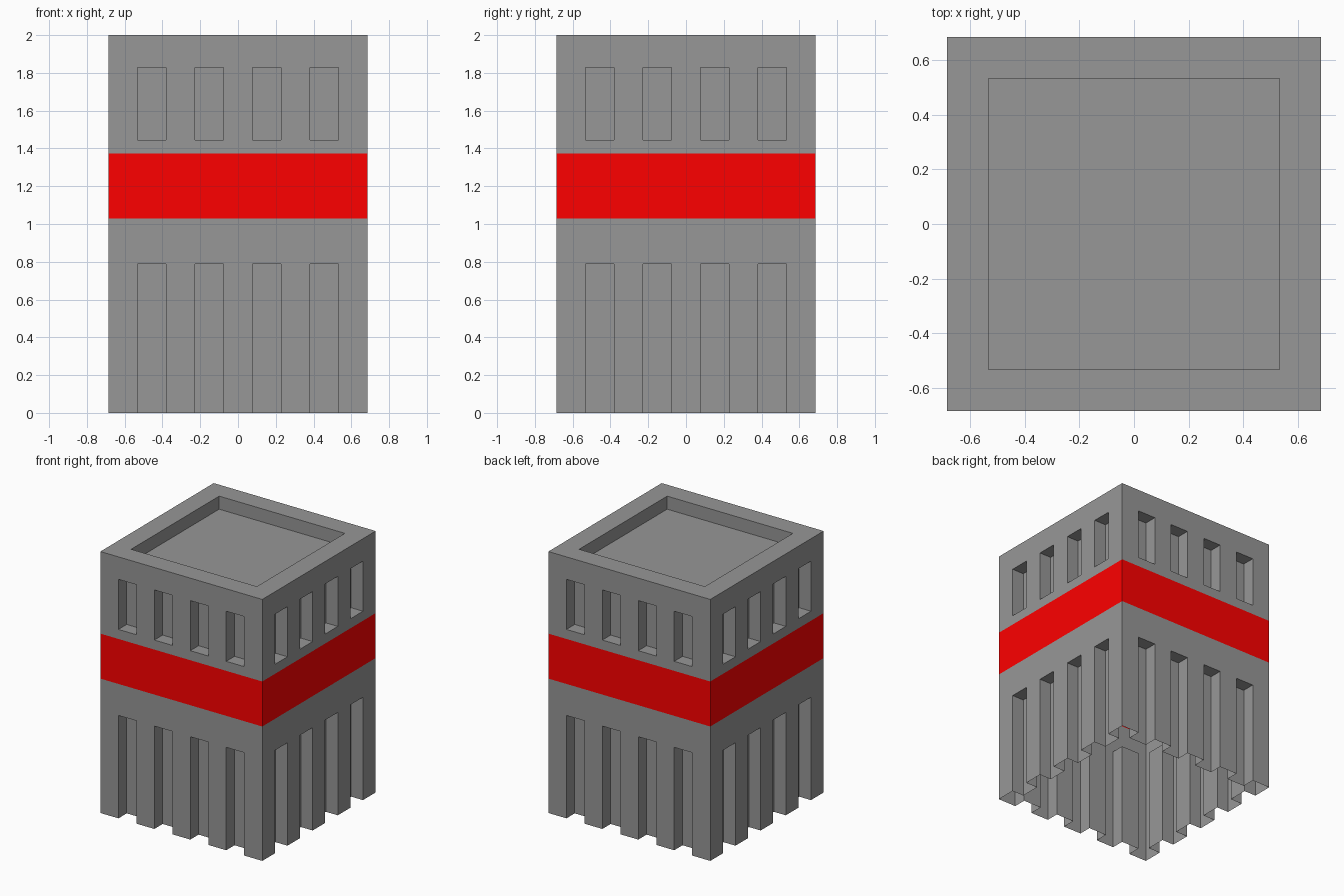
import bpy, bmesh
from mathutils import Matrix
from math import pi

if "Cube" in bpy.data.objects:
    bpy.data.objects.remove(bpy.data.objects["Cube"])

HALF = 0.685      # half width of the block
DEPTH = 0.10      # depth of niches and of the roof recess
RIM = 0.532       # half width of the roof recess
HEIGHT = 2.0
SLOT_W = 0.152
SLOTS = [-3.5 * SLOT_W + 2 * SLOT_W * i for i in range(4)]
GREY = (0.31, 0.31, 0.31, 1)
RED = (1, 0, 0, 1)


def material(name, color):
    mat = bpy.data.materials.new(name)
    mat.diffuse_color = color
    mat.use_nodes = True
    mat.node_tree.nodes["Principled BSDF"].inputs["Base Color"].default_value = mat.diffuse_color
    return mat


stone = material("stone_grey", GREY)
paint = material("red_paint", RED)


def finish(name, bm, mat):
    bmesh.ops.remove_doubles(bm, verts=bm.verts, dist=1e-4)
    mesh = bpy.data.meshes.new(name)
    bm.to_mesh(mesh)
    bm.free()
    mesh.materials.append(mat)
    obj = bpy.data.objects.new(name, mesh)
    bpy.context.collection.objects.link(obj)


def quad(bm, *pts):
    bm.faces.new([bm.verts.new(p) for p in pts])


def panel(bm, x0, x1, z0, z1, y=-HALF):
    if z1 - z0 > 1e-5:
        quad(bm, (x0, y, z0), (x1, y, z0), (x1, y, z1), (x0, y, z1))


def niche(bm, x0, x1, z0, z1, sill):
    f, b = -HALF, -HALF + DEPTH
    panel(bm, x0, x1, z0, z1, b)
    quad(bm, (x0, f, z0), (x0, b, z0), (x0, b, z1), (x0, f, z1))
    quad(bm, (x1, b, z0), (x1, f, z0), (x1, f, z1), (x1, b, z1))
    quad(bm, (x0, b, z1), (x1, b, z1), (x1, f, z1), (x0, f, z1))
    if sill:
        quad(bm, (x0, f, z0), (x1, f, z0), (x1, b, z0), (x0, b, z0))


def spin_copies(bm):
    base = bm.faces[:]
    for i in range(1, 4):
        new = bmesh.ops.duplicate(bm, geom=base)["geom"]
        verts = [g for g in new if isinstance(g, bmesh.types.BMVert)]
        bmesh.ops.rotate(bm, verts=verts, cent=(0, 0, 0),
                         matrix=Matrix.Rotation(i * pi / 2, 3, 'Z'))


def four_walls(name, bottom, top, opening=None, mat=stone):
    """One wall with a row of niches, repeated around the block."""
    bm = bmesh.new()
    left = -HALF
    if opening:
        z0, z1 = opening
        for x in SLOTS:
            panel(bm, left, x, bottom, top)
            panel(bm, x, x + SLOT_W, bottom, z0)
            panel(bm, x, x + SLOT_W, z1, top)
            niche(bm, x, x + SLOT_W, z0, z1, z0 > bottom)
            left = x + SLOT_W
    panel(bm, left, HALF, bottom, top)
    spin_copies(bm)
    finish(name, bm, mat)


# Walls: tall niches open at the foot, painted band, short windows
four_walls("lower_walls", 0, 1.028, (0, 0.787))
four_walls("red_band", 1.028, 1.372, mat=paint)
four_walls("upper_walls", 1.372, HEIGHT, (1.445, 1.828))

# Roof: flat rim, inner parapet and sunken floor
bm = bmesh.new()
low = HEIGHT - DEPTH
quad(bm, (-HALF, -HALF, HEIGHT), (HALF, -HALF, HEIGHT),
     (RIM, -RIM, HEIGHT), (-RIM, -RIM, HEIGHT))
quad(bm, (-RIM, -RIM, HEIGHT), (RIM, -RIM, HEIGHT),
     (RIM, -RIM, low), (-RIM, -RIM, low))
spin_copies(bm)
quad(bm, (-RIM, -RIM, low), (RIM, -RIM, low), (RIM, RIM, low), (-RIM, RIM, low))
finish("roof", bm, stone)
